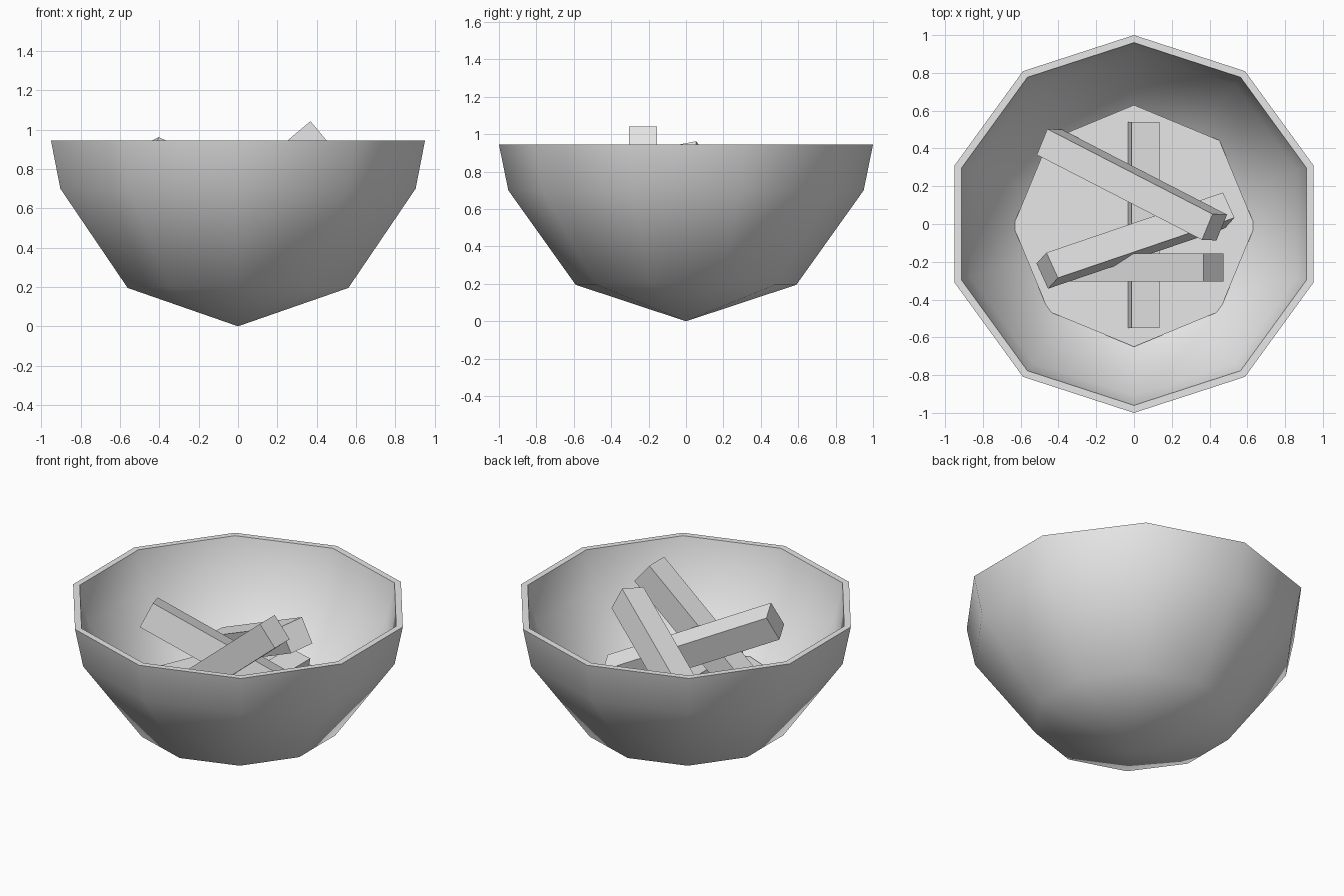
import bpy
import bmesh
from math import sin, cos, pi, radians
from mathutils import Vector, Matrix

if "Cube" in bpy.data.objects:
    bpy.data.objects.remove(bpy.data.objects["Cube"], do_unlink=True)

GREY = (0.8, 0.8, 0.8, 1)
grey = bpy.data.materials.new("plain_grey")
grey.use_nodes = True
grey.diffuse_color = GREY
grey.node_tree.nodes["Principled BSDF"].inputs["Base Color"].default_value = GREY


def add_object(name, bm):
    bmesh.ops.recalc_face_normals(bm, faces=bm.faces)
    mesh = bpy.data.meshes.new(name)
    bm.to_mesh(mesh)
    bm.free()
    mesh.materials.append(grey)
    obj = bpy.data.objects.new(name, mesh)
    bpy.context.collection.objects.link(obj)
    return obj


def make_bowl(name, sides, profile):
    """Closed lathe: the profile starts and ends on the axis."""
    bm = bmesh.new()
    rings = []
    for r, z in profile:
        if r == 0:
            rings.append([bm.verts.new((0, 0, z))] * sides)
        else:
            rings.append([bm.verts.new((r * sin(2 * pi * i / sides), r * cos(2 * pi * i / sides), z))
                          for i in range(sides)])
    for low, high in zip(rings, rings[1:]):
        for i in range(sides):
            j = (i + 1) % sides
            corners = dict.fromkeys((low[i], low[j], high[j], high[i]))
            bm.faces.new(list(corners))
    return add_object(name, bm)


def make_log(name, centre, axis, up):
    """Square beam lying along axis, with its top face turned towards up."""
    x = Vector(axis).normalized()
    y = Vector(up).cross(x).normalized()
    z = x.cross(y)
    turn = Matrix((x, y, z)).transposed().to_4x4()
    bm = bmesh.new()
    bmesh.ops.create_cube(bm, size=1, matrix=Matrix.Translation(centre) @ turn
                          @ Matrix.Diagonal((1.09, 0.15, 0.165, 1)))
    return add_object(name, bm)


# Ten-sided bowl with a thick wall and a pointed underside
bowl = make_bowl("bowl", 10, [(0, 0), (0.59, 0.195), (0.95, 0.7), (1, 0.945),
                              (0.96, 0.945), (0.91, 0.71), (0.56, 0.232), (0, 0.042)])
bpy.context.view_layer.objects.active = bowl
bowl.select_set(True)
bpy.ops.object.shade_smooth_by_angle(angle=radians(50))
bowl.select_set(False)

# Flat eight-sided ash bed
bm = bmesh.new()
bmesh.ops.create_cone(bm, cap_ends=True, segments=8, radius1=0.64, radius2=0.64, depth=0.02,
                      matrix=Matrix.Translation((0, -0.01, 0.36)))
add_object("ash_bed", bm)

# Stacked logs
make_log("bottom_log", (0.045, -0.005, 0.37), (0, 1, 0), (0.19, 0, 0.98))
make_log("front_log", (0.004, -0.23, 0.629), (0.766, 0, 0.643), (-0.643, 0, 0.766))
make_log("middle_log", (0.008, -0.088, 0.643), (-0.858, -0.292, 0.424), (0.318, 0.347, 0.88))
make_log("back_log", (-0.011, 0.208, 0.641), (0.8, -0.412, 0.43), (-0.465, 0.018, 0.88))
